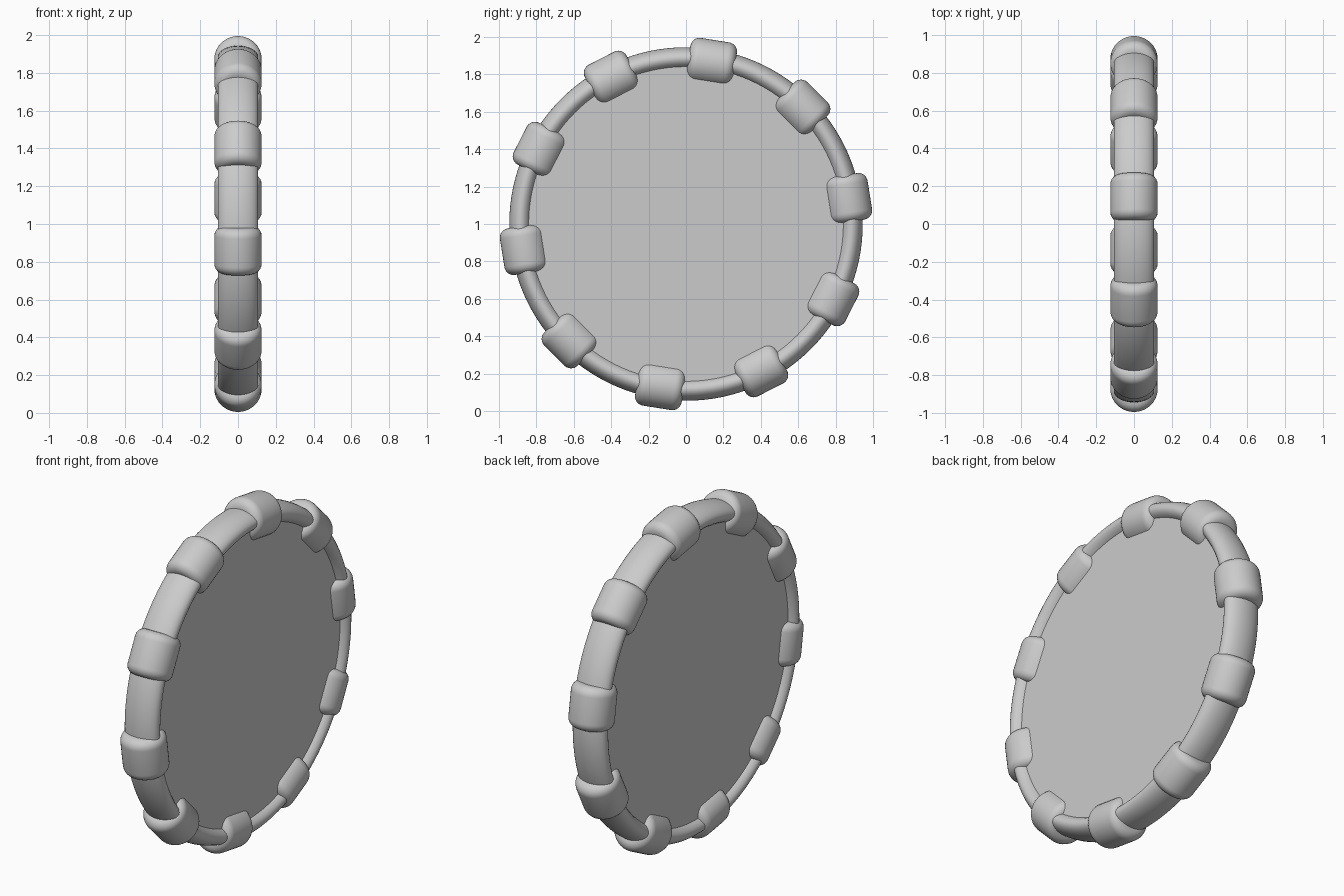
import bpy, bmesh
from math import sin, cos, pi, radians, sqrt

if "Cube" in bpy.data.objects:
    bpy.data.objects.remove(bpy.data.objects["Cube"])

CENTRE_Z = 1.0


def make_object(name, bm, angle=40):
    bmesh.ops.recalc_face_normals(bm, faces=bm.faces)
    mesh = bpy.data.meshes.new(name)
    bm.to_mesh(mesh)
    bm.free()
    ob = bpy.data.objects.new(name, mesh)
    bpy.context.collection.objects.link(ob)
    bpy.ops.object.select_all(action='DESELECT')
    ob.select_set(True)
    bpy.context.view_layer.objects.active = ob
    bpy.ops.object.shade_smooth_by_angle(angle=radians(angle))
    return ob


def bridge(bm, loops, closed):
    pairs = list(zip(loops, loops[1:]))
    if closed:
        pairs.append((loops[-1], loops[0]))
    for a, b in pairs:
        n = len(a)
        for i in range(n):
            bm.faces.new((a[i], a[(i + 1) % n], b[(i + 1) % n], b[i]))


# Rim: flattened oval tube swept round the x axis
def rim(major=0.885, radial=0.06, half_width=0.107, segs=120, sides=32):
    bm = bmesh.new()
    loops = []
    for i in range(segs):
        t = 2 * pi * i / segs
        loop = []
        for j in range(sides):
            p = 2 * pi * j / sides
            r = major + radial * cos(p)
            loop.append(bm.verts.new((half_width * sin(p), r * cos(t), CENTRE_Z + r * sin(t))))
        loops.append(loop)
    bridge(bm, loops, True)
    make_object("rim", bm)


# Disc: flat panel with a face on each side, its edge hidden in the rim
def disc(radius=0.88, half_width=0.073, segs=120):
    bm = bmesh.new()
    loops = []
    for x in (-half_width, half_width):
        loops.append([bm.verts.new((x, radius * cos(2 * pi * i / segs),
                                    CENTRE_Z + radius * sin(2 * pi * i / segs))) for i in range(segs)])
    bridge(bm, loops, False)
    for loop in loops:
        bm.faces.new(loop)
    make_object("disc", bm)


# Sleeve: short round-ended collar wrapped round the rim
def sleeve(name, angle, major=0.873, radial=0.122, half_width=0.125,
           half_len=0.126, fillet=0.05, sides=40, steps=6):
    half = [(half_len - fillet + fillet * sin(k * pi / 2 / steps),
             fillet * (1 - cos(k * pi / 2 / steps))) for k in range(steps + 1)]
    profile = [(-t, inset) for t, inset in reversed(half)] + half
    bm = bmesh.new()
    loops = []
    for t, inset in profile:
        loop = []
        for j in range(sides):
            p = 2 * pi * j / sides
            r = major + (radial - inset) * cos(p)
            loop.append(bm.verts.new(((half_width - inset) * sin(p),
                                      r * cos(angle) - t * sin(angle),
                                      CENTRE_Z + r * sin(angle) + t * cos(angle))))
        loops.append(loop)
    bridge(bm, loops, False)
    bm.faces.new(loops[0])
    bm.faces.new(loops[-1])
    make_object(name, bm)


rim()
disc()
for k in range(10):
    sleeve(f"sleeve_{k + 1}", radians(9 + 36 * k))
